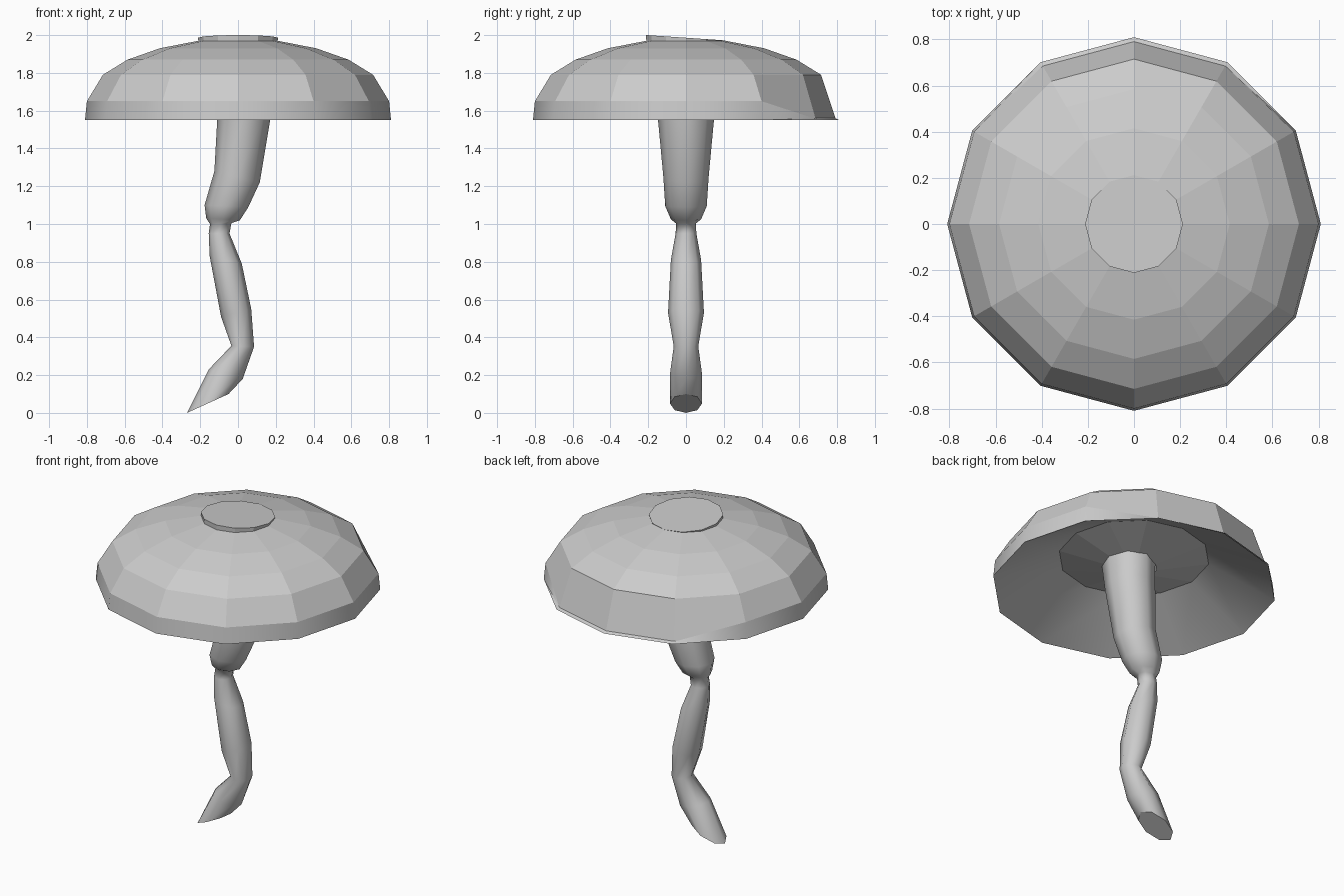
import bpy
from math import cos, sin, pi

if "Cube" in bpy.data.objects:
    bpy.data.objects.remove(bpy.data.objects["Cube"])


def loft(name, rings, cap_start=False, cap_end=False):
    """Skin a list of equal-sized point rings into one mesh object."""
    n = len(rings[0])
    verts = [p for ring in rings for p in ring]
    faces = []
    for i in range(len(rings) - 1):
        a, b = i * n, (i + 1) * n
        for j in range(n):
            k = (j + 1) % n
            faces.append((a + j, a + k, b + k, b + j))
    if cap_start:
        faces.append(tuple(reversed(range(n))))
    if cap_end:
        faces.append(tuple(range(len(verts) - n, len(verts))))
    mesh = bpy.data.meshes.new(name)
    mesh.from_pydata(verts, [], faces)
    ob = bpy.data.objects.new(name, mesh)
    bpy.context.collection.objects.link(ob)
    return ob


def circle(r, z, n=12, tilt=0.0):
    pts = []
    for i in range(n):
        x, y = r * cos(2 * pi * i / n), r * sin(2 * pi * i / n)
        pts.append((x, y, z + tilt * y))
    return pts


# Cap: twelve-sided dome, ending in a small tilted lid
SIDES = 12
profile = [(0.81, 1.55), (0.80, 1.65), (0.715, 1.79), (0.585, 1.87),
           (0.415, 1.93), (0.21, 1.97)]
rings = [circle(r, z) for r, z in profile]
for i in (2, 3, 4):  # the back of the second ring sags to the rim
    x, y, z = rings[1][i]
    rings[1][i] = (x * 0.99, y * 0.99, 1.557)
rings.append(circle(0.212, 1.986, tilt=-0.068))
cap = loft("cap", rings, cap_end=True)
for i, poly in enumerate(cap.data.polygons):
    poly.use_smooth = i < SIDES  # soft lower band, faceted crown

# Underside: sloping inner wall and shallow cone running to the stem
wall = loft("cap_inner_wall", [circle(0.43, 1.75), circle(0.81, 1.55)])
wall.data.shade_smooth()
loft("cap_underside", [circle(0.13, 1.68), circle(0.43, 1.75)])

# Stem: slanted eight-sided sections (left x, z, right x, z, half depth)
sections = [(-0.27, 0.00, -0.05, 0.10, 0.085),
            (-0.155, 0.23, 0.025, 0.18, 0.085),
            (-0.035, 0.355, 0.085, 0.35, 0.065),
            (-0.09, 0.51, 0.07, 0.55, 0.095),
            (-0.15, 0.83, 0.02, 0.79, 0.08),
            (-0.155, 0.95, -0.045, 0.95, 0.055),
            (-0.148, 1.00, -0.035, 1.005, 0.052),
            (-0.168, 1.03, 0.01, 1.02, 0.08),
            (-0.177, 1.10, 0.055, 1.09, 0.11),
            (-0.125, 1.28, 0.115, 1.22, 0.12),
            (-0.11, 1.55, 0.17, 1.55, 0.148),
            (-0.105, 1.69, 0.185, 1.69, 0.16)]
stem_rings = []
for xl, zl, xr, zr, d in sections:
    ring = []
    for i in range(8):
        a = 2 * pi * i / 8
        t = (1 + cos(a)) / 2
        ring.append((xl + (xr - xl) * t, d * sin(a), zl + (zr - zl) * t))
    stem_rings.append(ring)
stem = loft("stem", stem_rings, cap_start=True, cap_end=True)
for poly in stem.data.polygons:
    poly.use_smooth = len(poly.vertices) == 4
for e in stem.data.edges:  # crisp edge around the cut foot
    if max(e.vertices) < 8:
        e.use_edge_sharp = True
